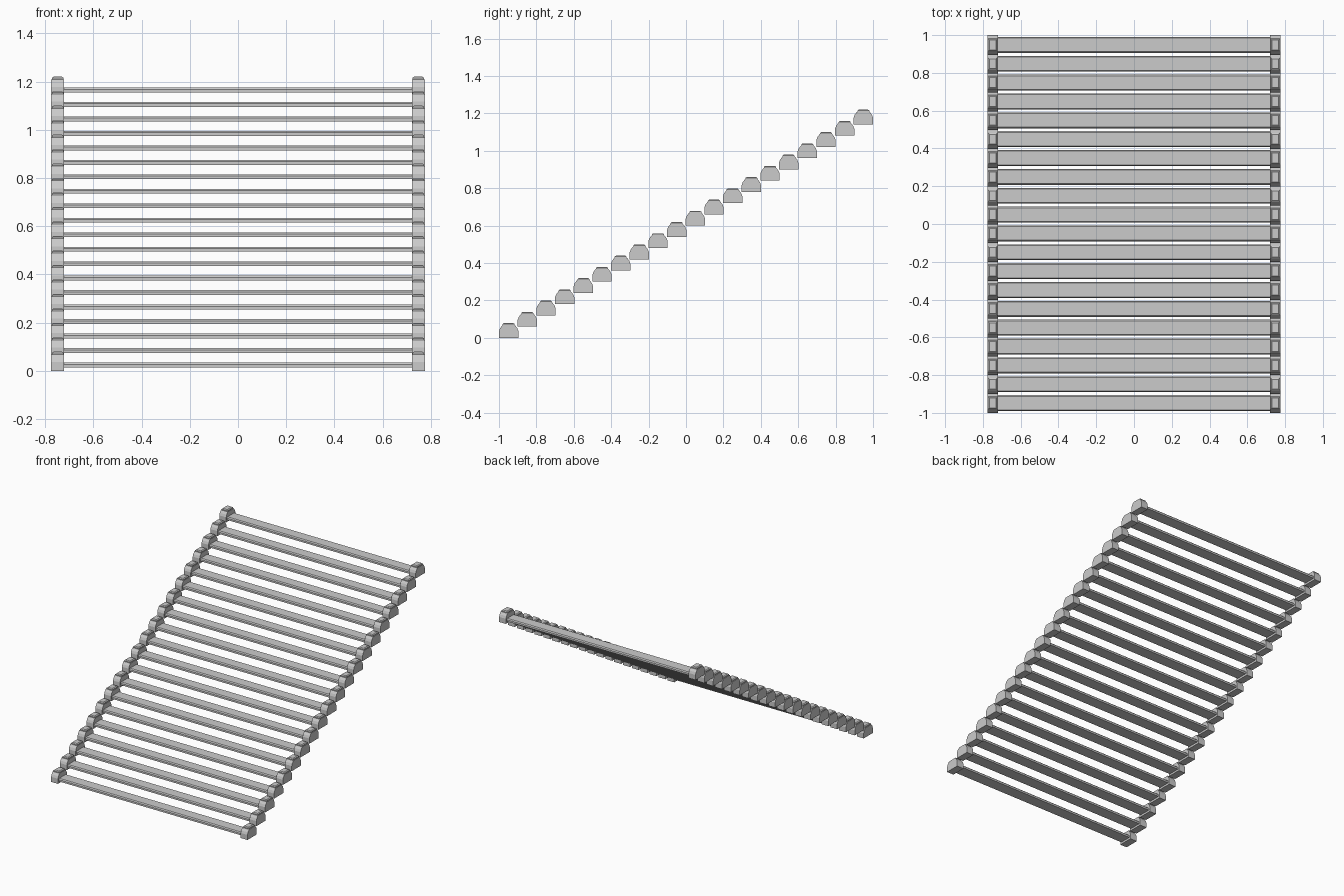
import bpy, bmesh

if "Cube" in bpy.data.objects:
    bpy.data.objects.remove(bpy.data.objects["Cube"])

COUNT = 20
Y0, DY, DZ = -0.948, 1.896 / 19, 1.141 / 19
CAP_X, CAP_HALF = 0.748, 0.027


def prism(bm, profile, x0, x1):
    """Extrude a (y, z) profile along x."""
    a = [bm.verts.new((x0, y, z)) for y, z in profile]
    b = [bm.verts.new((x1, y, z)) for y, z in profile]
    n = len(profile)
    bm.faces.new(a)
    bm.faces.new(b[::-1])
    for i in range(n):
        j = (i + 1) % n
        bm.faces.new((a[j], a[i], b[i], b[j]))


def nub(bm, cx):
    """Small tapered block on top of an end cap."""
    rings = []
    for hx, hy, z in ((0.024, 0.032, 0.066), (0.024, 0.032, 0.074), (0.018, 0.026, 0.079)):
        rings.append([bm.verts.new((cx + sx * hx, sy * hy, z))
                      for sx, sy in ((-1, -1), (1, -1), (1, 1), (-1, 1))])
    bm.faces.new(rings[0][::-1])
    bm.faces.new(rings[-1])
    for lo, hi in zip(rings, rings[1:]):
        for i in range(4):
            j = (i + 1) % 4
            bm.faces.new((lo[i], lo[j], hi[j], hi[i]))


def make(name, build):
    bm = bmesh.new()
    build(bm)
    bmesh.ops.recalc_face_normals(bm, faces=bm.faces)
    me = bpy.data.meshes.new(name)
    bm.to_mesh(me)
    bm.free()
    return me


# Symmetric profiles, right half from bottom to top
def sym(half):
    return half + [(-y, z) for y, z in reversed(half)]


cap_profile = sym([(0.052, 0), (0.052, 0.036), (0.046, 0.052), (0.034, 0.068)])
slat_profile = sym([(0.042, 0.014), (0.042, 0.027), (0.036, 0.034)])


def build_caps(bm):
    for s in (-1, 1):
        prism(bm, cap_profile, s * CAP_X - CAP_HALF, s * CAP_X + CAP_HALF)
        nub(bm, s * CAP_X)


cap_mesh = make("end_caps", build_caps)
slat_mesh = make("slat", lambda bm: prism(bm, slat_profile, -0.725, 0.725))

# Rising row of slats, each with a pair of end caps
for i in range(COUNT):
    for name, me in (("end_caps", cap_mesh), ("slat", slat_mesh)):
        ob = bpy.data.objects.new(f"{name}_{i + 1}", me)
        ob.location = (0, Y0 + i * DY, i * DZ)
        bpy.context.collection.objects.link(ob)
